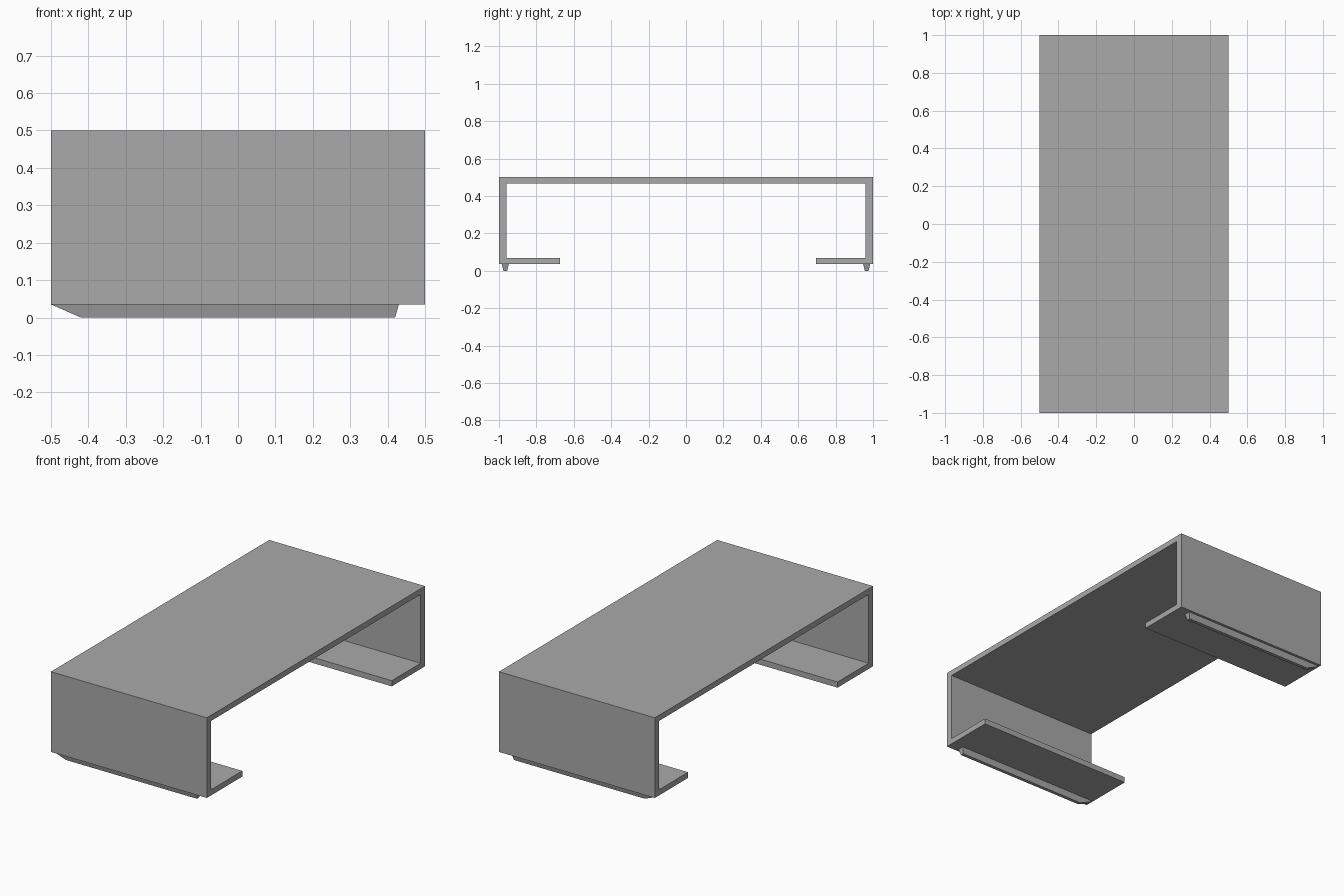
import bpy
import bmesh

cube = bpy.data.objects.get("Cube")
if cube:
    bpy.data.objects.remove(cube, do_unlink=True)

grey = bpy.data.materials.new("plain grey")
grey.use_nodes = True
COLOUR = (0.4, 0.4, 0.4, 1)
grey.diffuse_color = COLOUR
grey.node_tree.nodes["Principled BSDF"].inputs["Base Color"].default_value = COLOUR


def finish(name, bm):
    bmesh.ops.recalc_face_normals(bm, faces=bm.faces)
    mesh = bpy.data.meshes.new(name)
    bm.to_mesh(mesh)
    bm.free()
    mesh.materials.append(grey)
    obj = bpy.data.objects.new(name, mesh)
    bpy.context.collection.objects.link(obj)
    return obj


# Folded shell: C-shaped side profile extruded across the width
profile = [(-1, 0.035), (-0.675, 0.035), (-0.675, 0.068), (-0.96, 0.068),
           (-0.96, 0.467), (0.96, 0.467), (0.96, 0.068), (0.695, 0.068),
           (0.695, 0.035), (1, 0.035), (1, 0.5), (-1, 0.5)]
bm = bmesh.new()
face = bm.faces.new([bm.verts.new((-0.5, y, z)) for y, z in profile])
side = bmesh.ops.extrude_face_region(bm, geom=[face])
bmesh.ops.translate(bm, vec=(1, 0, 0),
                    verts=[v for v in side["geom"] if isinstance(v, bmesh.types.BMVert)])
finish("bracket_shell", bm)


# Tapered runner feet, with a long slope at the right end
def runner(name, y):
    bm = bmesh.new()
    bmesh.ops.create_cube(bm, size=1)
    for v in bm.verts:
        top = v.co.z > 0
        if v.co.x < 0:
            x = -0.5 if top else -0.42
        else:
            x = 0.43 if top else 0.42
        half = 0.019 if top else 0.01
        v.co = (x, y + (half if v.co.y > 0 else -half), 0.035 if top else 0)
    finish(name, bm)


runner("front_runner", -0.966)
runner("back_runner", 0.966)
